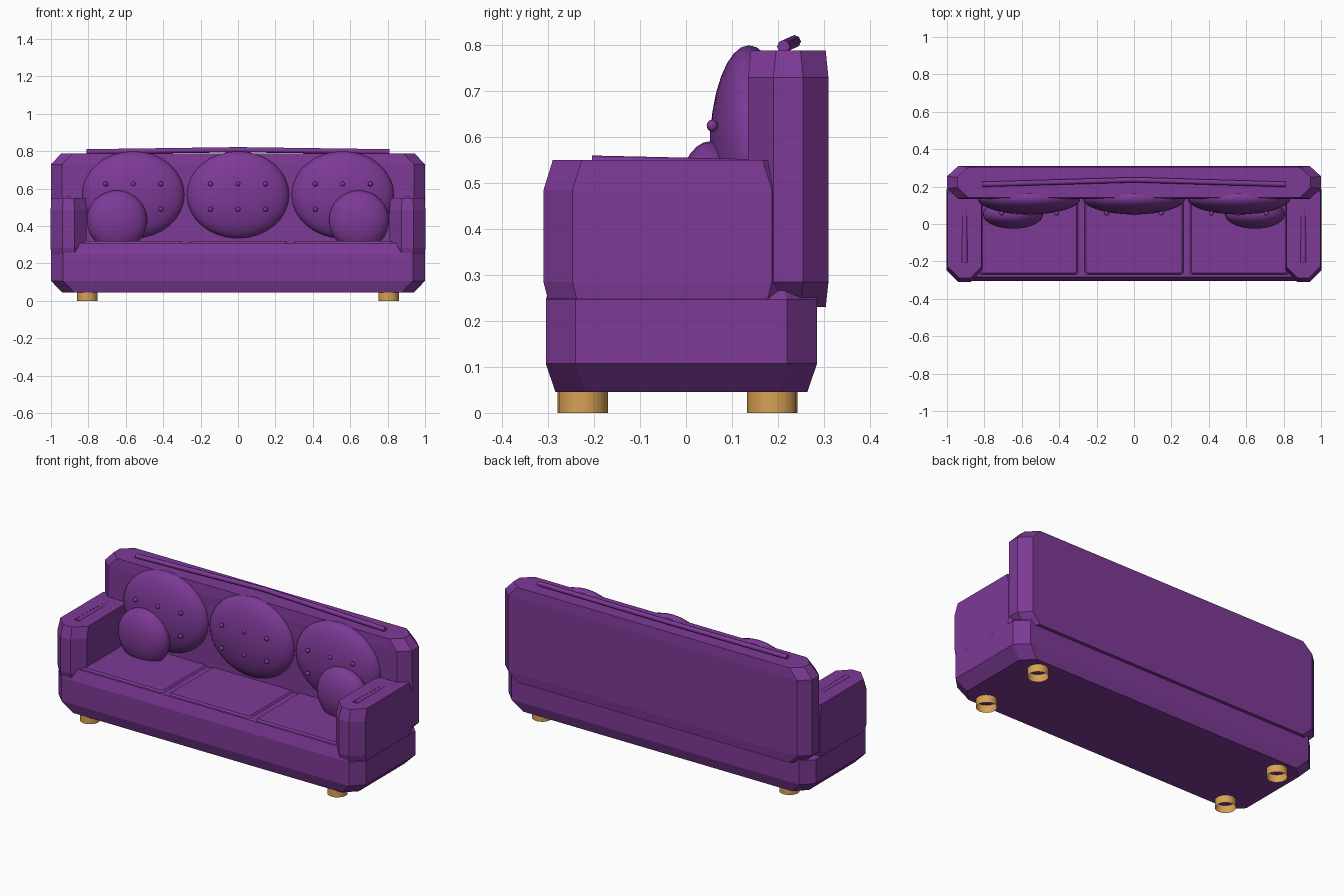
import bpy, bmesh, math
from mathutils import Vector

if "Cube" in bpy.data.objects:
    bpy.data.objects.remove(bpy.data.objects["Cube"])


def material(name, rgb):
    m = bpy.data.materials.new(name)
    m.diffuse_color = (*rgb, 1)
    m.use_nodes = True
    m.node_tree.nodes["Principled BSDF"].inputs["Base Color"].default_value = m.diffuse_color
    return m


PURPLE = material("purple fabric", (0.205, 0.041, 0.305))
WOOD = material("light wood", (0.68, 0.36, 0.09))


def add(name, bm, mat, smooth=False):
    bmesh.ops.recalc_face_normals(bm, faces=bm.faces)
    me = bpy.data.meshes.new(name)
    bm.to_mesh(me)
    bm.free()
    me.materials.append(mat)
    for p in me.polygons:
        p.use_smooth = smooth
    ob = bpy.data.objects.new(name, me)
    bpy.context.collection.objects.link(ob)
    return ob


def chamfered_block(name, x0, x1, y0, y1, cx, cy, levels):
    """Eight-sided plan lofted through levels of (z, x inset, y inset)."""
    bm = bmesh.new()
    rings = []
    for z, ix, iy in levels:
        a, b, c, d = x0 + ix, x1 - ix, y0 + iy, y1 - iy
        pts = [(a + cx, c), (b - cx, c), (b, c + cy), (b, d - cy),
               (b - cx, d), (a + cx, d), (a, d - cy), (a, c + cy)]
        rings.append([bm.verts.new((x, y, z)) for x, y in pts])
    for r, s in zip(rings, rings[1:]):
        for i in range(8):
            j = (i + 1) % 8
            bm.faces.new((r[i], r[j], s[j], s[i]))
    bm.faces.new(rings[0][::-1])
    bm.faces.new(rings[-1])
    return add(name, bm, PURPLE)


def ellipsoid(name, center, radii, u=32, v=16):
    bm = bmesh.new()
    bmesh.ops.create_uvsphere(bm, u_segments=u, v_segments=v, radius=1)
    for p in bm.verts:
        # poles point to the front and back
        x, y, z = p.co
        p.co = Vector((x * radii[0], z * radii[1], y * radii[2])) + Vector(center)
    return add(name, bm, PURPLE, True)


def piping(name, points, r):
    cu = bpy.data.curves.new(name, 'CURVE')
    cu.dimensions = '3D'
    cu.bevel_depth = r
    cu.bevel_resolution = 2
    cu.use_fill_caps = True
    sp = cu.splines.new('POLY')
    sp.points.add(len(points) - 1)
    for p, co in zip(sp.points, points):
        p.co = (*co, 1)
    cu.materials.append(PURPLE)
    ob = bpy.data.objects.new(name, cu)
    bpy.context.collection.objects.link(ob)
    bpy.ops.object.select_all(action='DESELECT')
    ob.select_set(True)
    bpy.context.view_layer.objects.active = ob
    bpy.ops.object.convert(target='MESH')


# base and backrest
chamfered_block("base", -1, 1, -0.305, 0.285, 0.065, 0.065,
                [(0.045, 0.06, 0.021), (0.107, 0, 0), (0.247, 0, 0), (0.31, 0.06, 0.021)])
chamfered_block("backrest", -1, 1, 0.135, 0.31, 0.06, 0.055,
                [(0.23, 0.055, 0.006), (0.285, 0, 0), (0.73, 0, 0), (0.788, 0.055, 0.006)])
piping("backrest_piping", [(-0.81, 0.212, 0.797), (0, 0.236, 0.808), (0.81, 0.212, 0.797)], 0.014)

# seat cushions
for i, (a, b) in enumerate([(-0.835, -0.295), (-0.268, 0.268), (0.295, 0.835)]):
    chamfered_block(f"seat_cushion_{i + 1}", a, b, -0.275, 0.18, 0.012, 0.012,
                    [(0.26, 0, 0), (0.306, 0, 0), (0.319, 0.012, 0.012)])

# round back cushions with buttons
for i, cx in enumerate((-0.56, 0, 0.56)):
    ellipsoid(f"back_cushion_{i + 1}", (cx, 0.137, 0.567), (0.274, 0.086, 0.233))
    for row, z in enumerate((0.625, 0.49)):
        for col, dx in enumerate((-0.147, 0, 0.147)):
            ellipsoid(f"button_{i + 1}_{row}_{col}", (cx + dx, 0.057, z),
                      (0.013, 0.012, 0.013), 12, 8)

for side, s in (("left", -1), ("right", 1)):
    # arms with a raised strip on top
    x0, x1 = sorted((s * 0.81, s * 1.002))
    chamfered_block(f"{side}_arm", x0, x1, -0.31, 0.25, 0.063, 0.063,
                    [(0.245, 0.003, 0.01), (0.285, 0, 0), (0.485, 0, 0), (0.55, 0.005, 0.02)])
    piping(f"{side}_arm_piping", [(s * 0.905, -0.205, 0.542), (s * 0.905, 0.15, 0.534)], 0.018)
    # small throw pillow
    ellipsoid(f"{side}_pillow", (s * 0.647, 0.052, 0.43), (0.161, 0.077, 0.161))
    # open tube feet
    for end, y in (("front", -0.225), ("back", 0.188)):
        bm = bmesh.new()
        bmesh.ops.create_cone(bm, cap_ends=False, segments=16, radius1=0.055,
                              radius2=0.055, depth=0.05)
        bmesh.ops.translate(bm, verts=bm.verts, vec=(s * 0.805, y, 0.025))
        add(f"{end}_{side}_foot", bm, WOOD, True)
